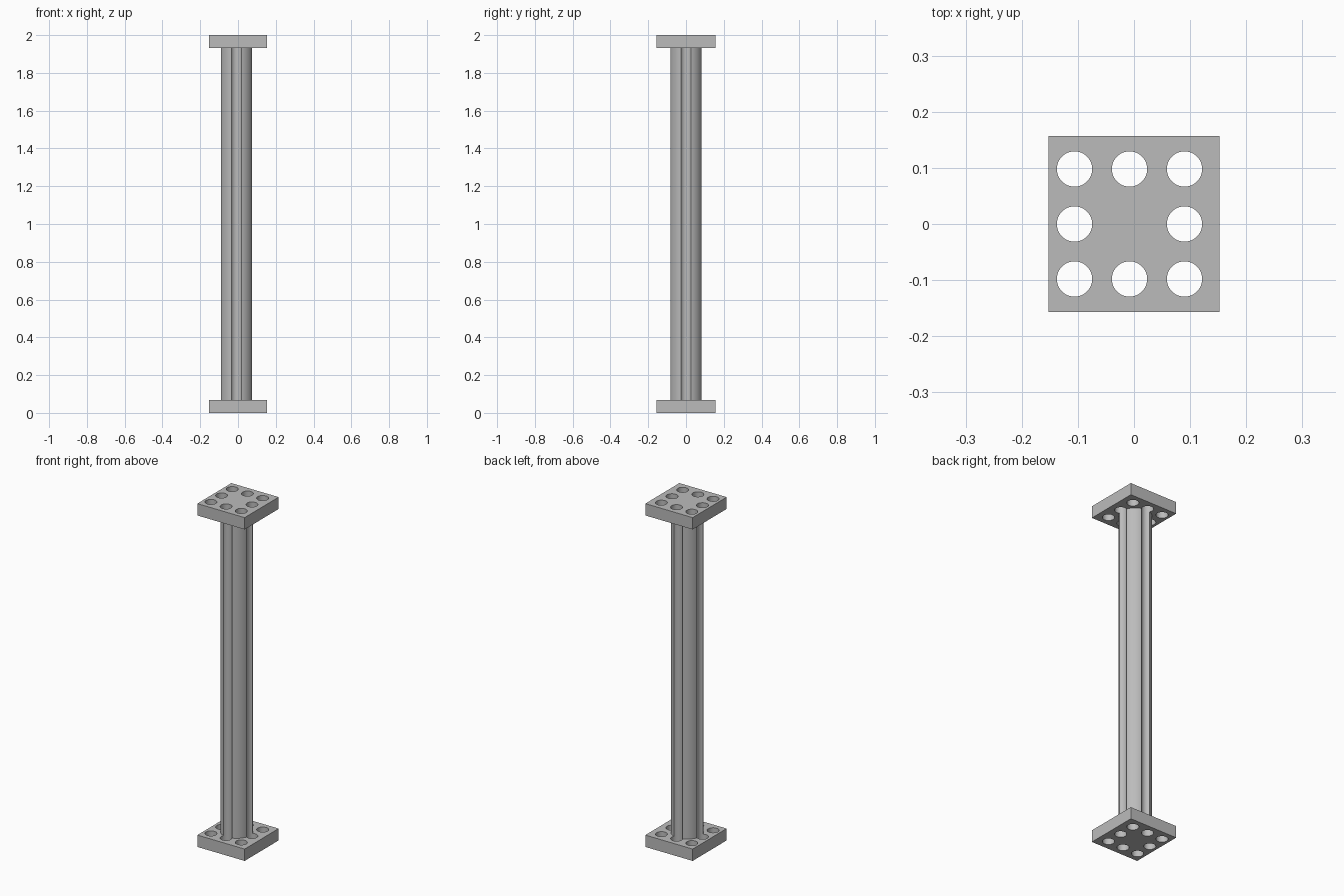
import bpy
from math import radians

default = bpy.data.objects.get("Cube")
if default:
    bpy.data.objects.remove(default, do_unlink=True)

HEIGHT, PLATE = 2.0, 0.069           # overall height, plate thickness
WIDTH, DEPTH = 0.305, 0.313          # plate footprint
AXIS_X, PITCH = -0.008, 0.098        # column axis and hole spacing
HOLE_R, COLUMN_R = 0.0315, 0.087

grey = bpy.data.materials.new("plain_grey")
grey.use_nodes = True
colour = (0.5, 0.5, 0.5, 1)
grey.diffuse_color = colour
grey.node_tree.nodes["Principled BSDF"].inputs["Base Color"].default_value = colour


def cylinder(name, x, y, z0, z1, radius, sides):
    bpy.ops.mesh.primitive_cylinder_add(vertices=sides, radius=radius, depth=z1 - z0,
                                        location=(x, y, (z0 + z1) / 2))
    bpy.context.object.name = name
    return bpy.context.object


def plate(name, z):
    bpy.ops.mesh.primitive_cube_add(size=1, location=(0, 0, z))
    ob = bpy.context.object
    ob.name = name
    ob.scale = (WIDTH, DEPTH, PLATE)
    bpy.ops.object.transform_apply(location=False, rotation=False, scale=True)
    return ob


# Eight full-height hole cutters around the column axis, joined into one
cutters = [cylinder("hole_cutter", AXIS_X + i * PITCH, j * PITCH, -0.1, HEIGHT + 0.1, HOLE_R, 48)
           for i in (-1, 0, 1) for j in (-1, 0, 1) if (i, j) != (0, 0)]
for ob in cutters:
    ob.select_set(True)
bpy.context.view_layer.objects.active = cutters[0]
bpy.ops.object.join()
cutter = bpy.context.object
cutter.hide_render = True

# End plates and the column; the side holes also carve the column's four grooves
parts = [plate("bottom_plate", PLATE / 2),
         plate("top_plate", HEIGHT - PLATE / 2),
         cylinder("fluted_column", AXIS_X, 0, PLATE / 2, HEIGHT - PLATE / 2, COLUMN_R, 96)]

for ob in parts:
    bpy.ops.object.select_all(action='DESELECT')
    ob.select_set(True)
    bpy.context.view_layer.objects.active = ob
    ob.data.materials.append(grey)
    cut = ob.modifiers.new("holes", 'BOOLEAN')
    cut.operation = 'DIFFERENCE'
    cut.solver = 'EXACT'
    cut.object = cutter
    bpy.ops.object.modifier_apply(modifier=cut.name)
    bpy.ops.object.shade_smooth_by_angle(angle=radians(30))

bpy.data.objects.remove(cutter, do_unlink=True)
